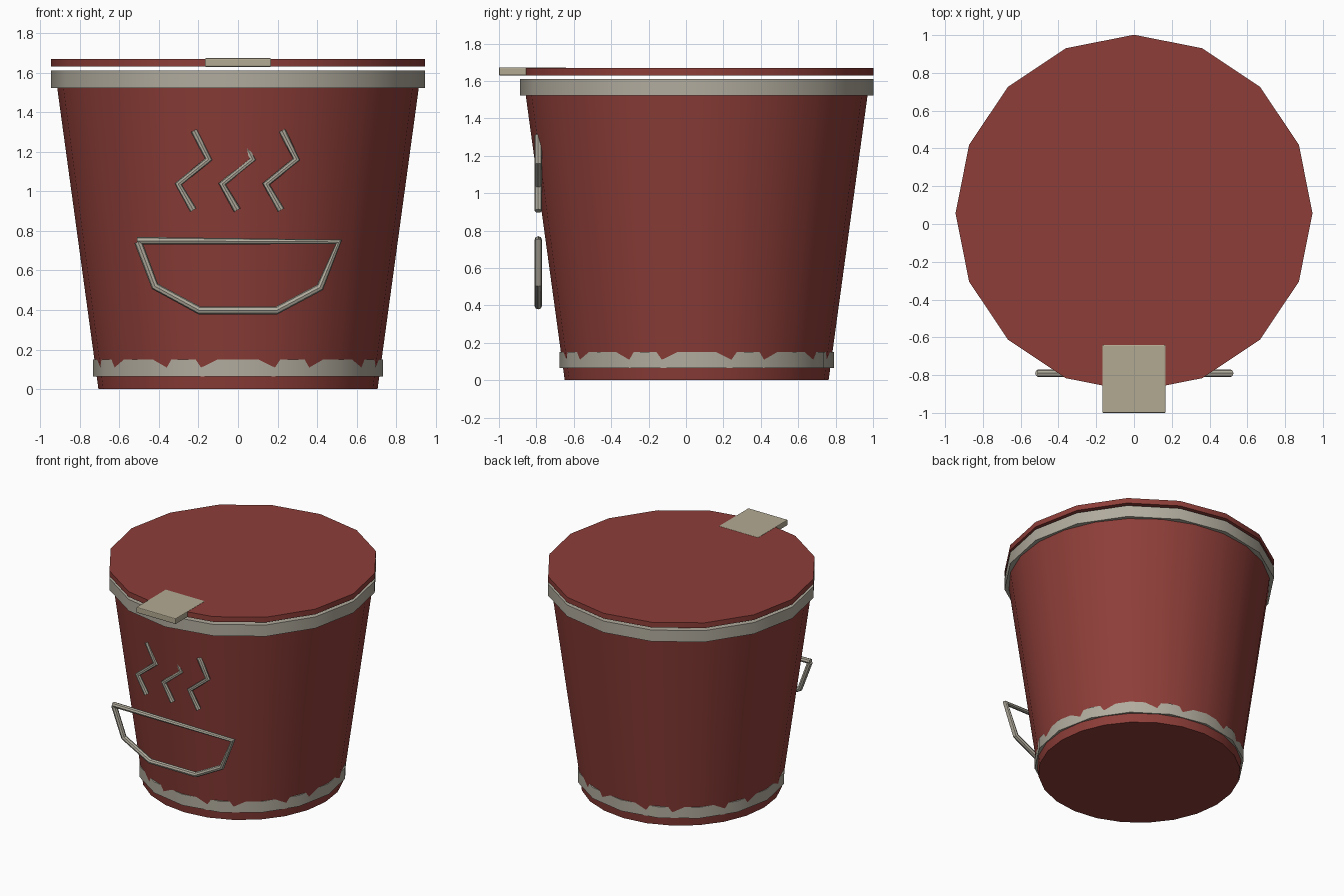
import bpy
import math

if "Cube" in bpy.data.objects:
    bpy.data.objects.remove(bpy.data.objects["Cube"])

CY = 0.057  # y of the bucket axis


def material(name, rgb):
    m = bpy.data.materials.new(name)
    m.diffuse_color = (*rgb, 1)
    m.use_nodes = True
    m.node_tree.nodes["Principled BSDF"].inputs["Base Color"].default_value = m.diffuse_color
    return m


red = material("red", (0.27, 0.048, 0.04))
cream = material("cream", (0.44, 0.41, 0.34))
tan = material("tan", (0.45, 0.40, 0.29))


def drum(name, sides, r_low, r_high, z_low, z_high, mat):
    bpy.ops.mesh.primitive_cone_add(
        vertices=sides, radius1=r_low, radius2=r_high, depth=z_high - z_low,
        location=(0, CY, (z_low + z_high) / 2))
    ob = bpy.context.object
    ob.name = name
    ob.data.materials.append(mat)
    bpy.ops.object.shade_smooth_by_angle(angle=math.radians(35))
    return ob


def tube(name, points, radius, mat):
    cu = bpy.data.curves.new(name, 'CURVE')
    cu.dimensions = '3D'
    cu.bevel_depth = radius
    cu.bevel_resolution = 2
    cu.use_fill_caps = True
    sp = cu.splines.new('POLY')
    sp.points.add(len(points) - 1)
    for p, (x, z) in zip(sp.points, points):
        p.co = (x, -0.79, z, 1)
    ob = bpy.data.objects.new(name, cu)
    bpy.context.collection.objects.link(ob)
    cu.materials.append(mat)
    bpy.ops.object.select_all(action='DESELECT')
    ob.select_set(True)
    bpy.context.view_layer.objects.active = ob
    bpy.ops.object.convert(target='MESH')
    bpy.ops.object.shade_smooth_by_angle(angle=math.radians(35))


# Bucket body, bands and lid
drum("bucket_body", 24, 0.7055, 0.923, 0.0, 1.59, red)
drum("base_band", 16, 0.733, 0.733, 0.065, 0.15, cream)
drum("top_rim", 16, 0.945, 0.945, 1.522, 1.61, cream)
drum("lid", 16, 0.945, 0.945, 1.63, 1.67, red)

# Lid tab
bpy.ops.mesh.primitive_cube_add(size=1, location=(0, -0.82, 1.651))
tab = bpy.context.object
tab.name = "lid_tab"
tab.scale = (0.336, 0.36, 0.044)
bpy.ops.object.transform_apply(location=False, rotation=False, scale=True)
bevel = tab.modifiers.new("edge", 'BEVEL')
bevel.width = 0.006
bevel.segments = 2
tab.data.materials.append(tan)

# Bowl outline on the front
tube("bowl_outline", [(-0.505, 0.745), (-0.42, 0.52), (-0.195, 0.398),
                      (0.195, 0.398), (0.415, 0.515), (0.51, 0.745),
                      (-0.51, 0.75)], 0.02, cream)

# Three steam zigzags
for i in range(3):
    dx = i * 0.222
    tube(f"steam_{i + 1}", [(-0.222 + dx, 1.308), (-0.148 + dx, 1.162),
                            (-0.302 + dx, 1.037), (-0.226 + dx, 0.905)],
         0.019, cream)
